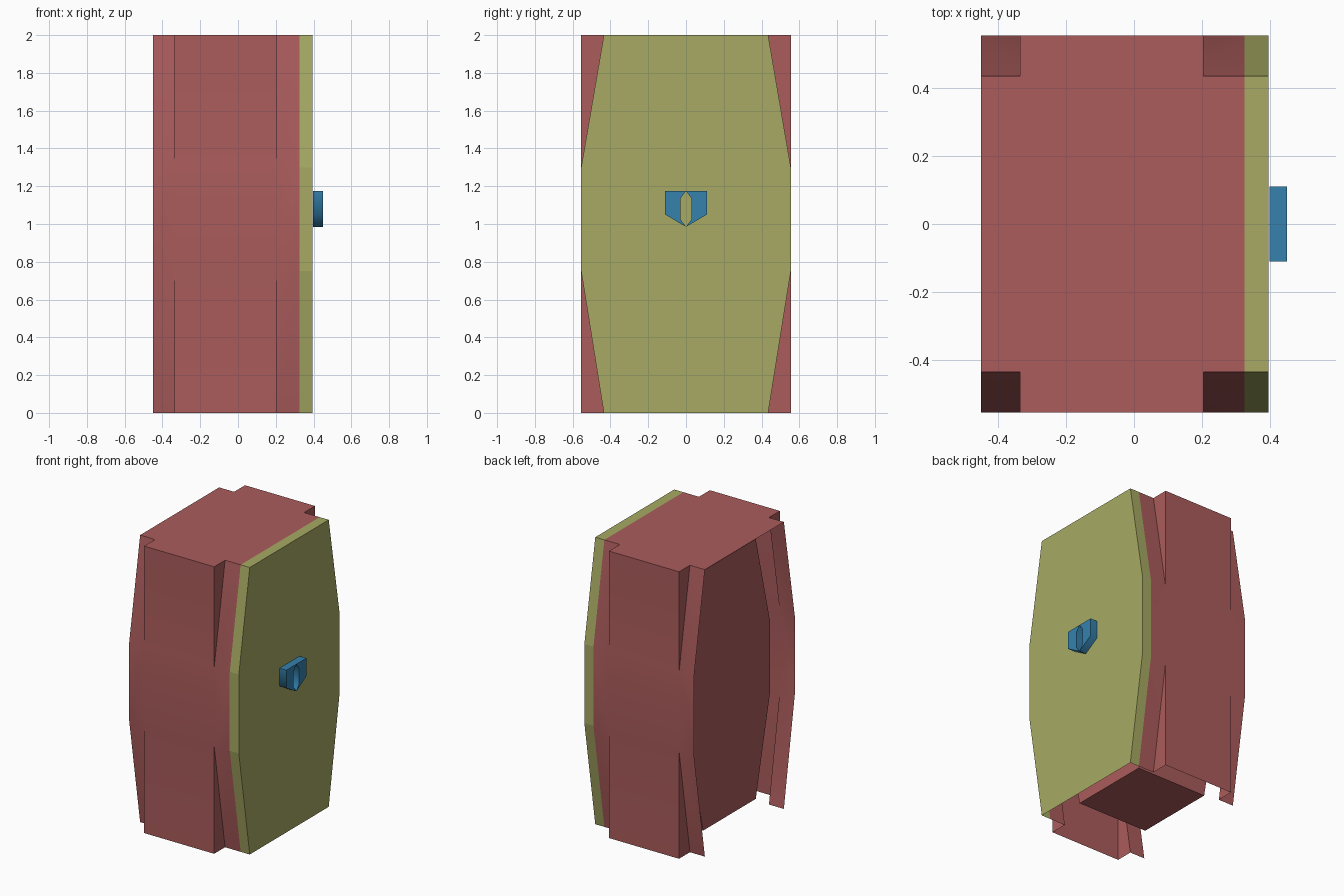
import bpy, bmesh
from math import radians

if "Cube" in bpy.data.objects:
    bpy.data.objects.remove(bpy.data.objects["Cube"])

W, N = 0.555, 0.435          # half width at the waist and at top/bottom
SIDE = [(N, 0), (W, 0.75), (W, 1.3), (N, 2)]
STRAIGHT = [(W, 0), (W, 0.75), (W, 1.3), (W, 2)]


def material(name, rgb):
    m = bpy.data.materials.new(name)
    m.diffuse_color = (*rgb, 1)
    m.use_nodes = True
    m.node_tree.nodes["Principled BSDF"].inputs["Base Color"].default_value = m.diffuse_color
    return m


RED = material("red", (0.41, 0.107, 0.107))
OLIVE = material("olive", (0.385, 0.4, 0.125))
BLUE = material("blue", (0.035, 0.22, 0.42))


def finish(name, bm, mat, smooth=0):
    bmesh.ops.remove_doubles(bm, verts=bm.verts, dist=0.0005)
    bmesh.ops.recalc_face_normals(bm, faces=bm.faces)
    me = bpy.data.meshes.new(name)
    bm.to_mesh(me)
    bm.free()
    me.materials.append(mat)
    if smooth:
        me.shade_smooth()
        me.set_sharp_from_angle(angle=radians(smooth))
    ob = bpy.data.objects.new(name, me)
    bpy.context.collection.objects.link(ob)
    return ob


def face(bm, pts):
    return bm.faces.new([bm.verts.new(p) for p in pts])


def band(bm, x0, x1, profile):
    """Two side sheets and the roof strip; the underside stays open."""
    for s in (-1, 1):
        for (ya, za), (yb, zb) in zip(profile, profile[1:]):
            face(bm, [(x0, s * ya, za), (x1, s * ya, za),
                      (x1, s * yb, zb), (x0, s * yb, zb)])
    y, z = profile[-1]
    face(bm, [(x0, -y, z), (x1, -y, z), (x1, y, z), (x0, y, z)])


def prism(bm, pts, x0, x1):
    f = face(bm, [(x0, y, z) for y, z in pts])
    r = bmesh.ops.extrude_face_region(bm, geom=[f], use_keep_orig=True)
    bmesh.ops.translate(bm, vec=(x1 - x0, 0, 0),
                        verts=[v for v in r["geom"] if isinstance(v, bmesh.types.BMVert)])


def mirrored(half):
    return half + [(-y, z) for y, z in reversed(half)]


# Outer shell: tapered rims around a straight middle, open at back and bottom
bm = bmesh.new()
band(bm, -0.45, -0.335, SIDE)
band(bm, -0.335, 0.205, STRAIGHT)
band(bm, 0.205, 0.325, SIDE)
for x in (-0.335, 0.205):
    for s in (-1, 1):
        face(bm, [(x, s * W, 1.3), (x, s * W, 2), (x, s * N, 2)])
        face(bm, [(x, s * W, 0.75), (x, s * W, 0), (x, s * N, 0)])
finish("outer_shell", bm, RED, 30)

# Inner core closing the back, set in from the shell
bm = bmesh.new()
prism(bm, mirrored([(0.29, 0.095), (0.445, 0.77), (0.445, 1.28), (0.29, 1.905)]),
      -0.335, 0.205)
finish("inner_core", bm, RED)

# Door
bm = bmesh.new()
band(bm, 0.325, 0.395, SIDE)
face(bm, [(0.395, y, z) for y, z in mirrored(SIDE)])
finish("door", bm, OLIVE)

# Handle: two mirrored halves around a pointed slot
bm = bmesh.new()
for s in (-1, 1):
    half = [(0, 1.175), (0.11, 1.175), (0.11, 1.05), (0, 0.985),
            (0.03, 1.025), (0.03, 1.135)]
    prism(bm, [(s * y, z) for y, z in half], 0.398, 0.45)
finish("handle", bm, BLUE, 65)
